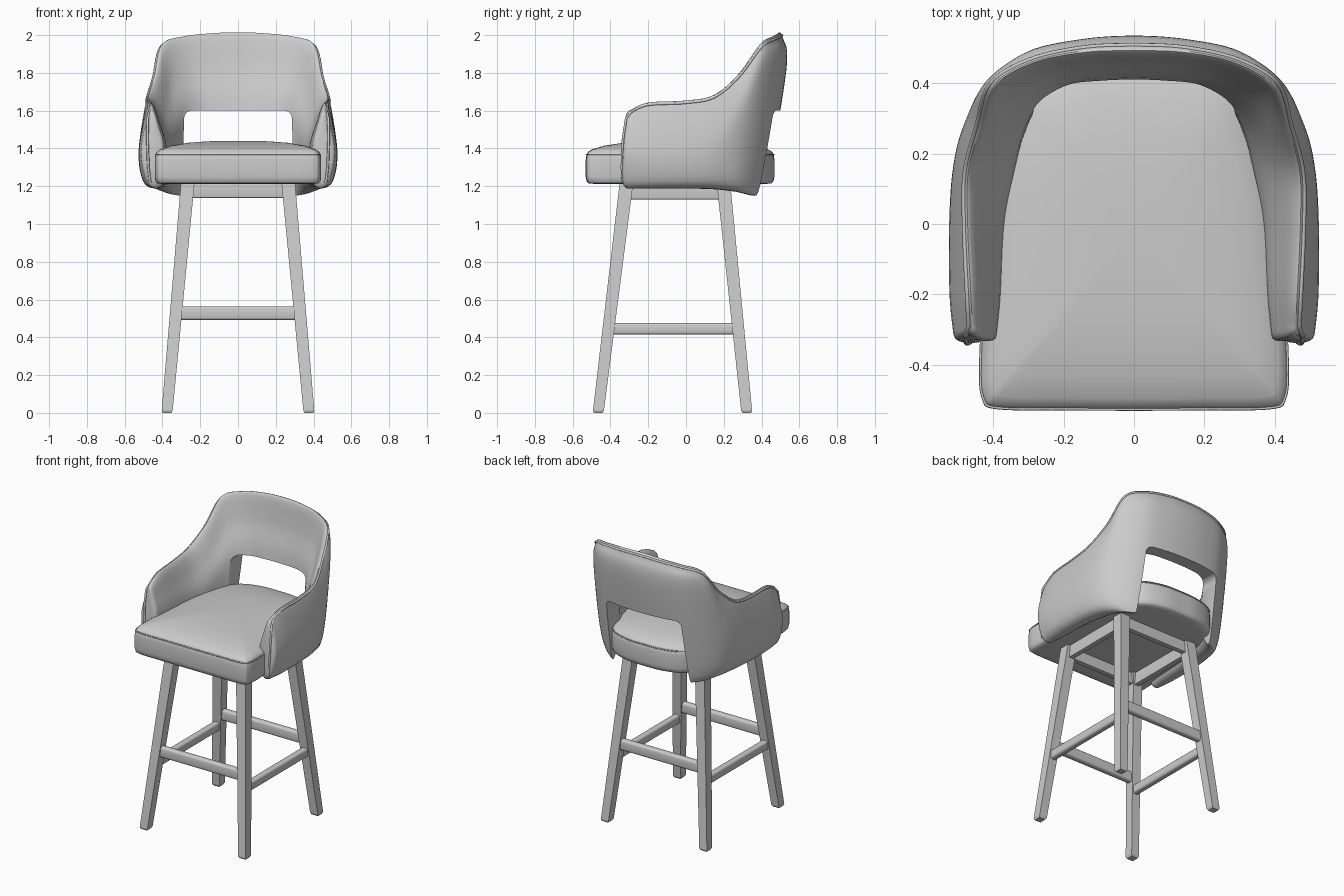
import bpy, bmesh, math
from mathutils import Vector

if "Cube" in bpy.data.objects:
    bpy.data.objects.remove(bpy.data.objects["Cube"])

grey = bpy.data.materials.new("plain_grey")
grey.use_nodes = True
grey.diffuse_color = (0.6, 0.6, 0.6, 1)
grey.node_tree.nodes["Principled BSDF"].inputs["Base Color"].default_value = (0.6, 0.6, 0.6, 1)


def finish(name, bm, angle=40):
    bmesh.ops.recalc_face_normals(bm, faces=bm.faces)
    mesh = bpy.data.meshes.new(name)
    bm.to_mesh(mesh)
    bm.free()
    mesh.materials.append(grey)
    ob = bpy.data.objects.new(name, mesh)
    bpy.context.collection.objects.link(ob)
    smooth(ob, angle)
    return ob


def smooth(ob, angle):
    bpy.ops.object.select_all(action="DESELECT")
    ob.select_set(True)
    bpy.context.view_layer.objects.active = ob
    bpy.ops.object.shade_smooth_by_angle(angle=math.radians(angle))


def spline(points, steps, closed=False):
    """Catmull-Rom curve through the points."""
    n, out = len(points), []
    pick = (lambda i: points[i % n]) if closed else (lambda i: points[max(0, min(n - 1, i))])
    for i in range(n if closed else n - 1):
        a, b, c, d = (pick(i + k) for k in (-1, 0, 1, 2))
        for s in range(steps):
            t = s / steps
            out.append(0.5 * (2 * b + (c - a) * t + (2 * a - 5 * b + 4 * c - d) * t ** 2
                              + (3 * b - a - 3 * c + d) * t ** 3))
    return out if closed else out + [points[-1].copy()]


def loft(name, rings, angle=40):
    """Skin closed rings and cap both ends."""
    bm = bmesh.new()
    rows = [[bm.verts.new(p) for p in ring] for ring in rings]
    n = len(rows[0])
    for a, b in zip(rows, rows[1:]):
        for i in range(n):
            bm.faces.new((a[i], a[(i + 1) % n], b[(i + 1) % n], b[i]))
    bm.faces.new(rows[0])
    bm.faces.new(rows[-1])
    return finish(name, bm, angle)


def piping(name, points, radius, closed=False):
    curve = bpy.data.curves.new(name, "CURVE")
    curve.dimensions = "3D"
    curve.bevel_depth, curve.bevel_resolution = radius, 1
    line = curve.splines.new("POLY")
    line.points.add(len(points) - 1)
    for p, co in zip(line.points, points):
        p.co = (*co, 1)
    line.use_cyclic_u = closed
    curve.materials.append(grey)
    bpy.context.collection.objects.link(bpy.data.objects.new(name, curve))


# Wraparound shell: top edge xyz, widest outer xy, inner xy, outer bottom xy
stations = [
    (.475, -.29, 1.595, .515, -.305, .39, -.305, .475, -.315),
    (.48, -.2, 1.63, .525, -.2, .38, -.2, .49, -.2),
    (.488, 0, 1.64, .526, 0, .37, 0, .49, 0),
    (.485, .15, 1.67, .515, .16, .345, .14, .475, .15),
    (.452, .28, 1.78, .485, .28, .32, .25, .44, .27),
    (.412, .4, 1.94, .42, .4, .275, .34, .37, .35),
    (.3, .47, 1.98, .3, .488, .19, .395, .28, .4),
    (.15, .505, 1.995, .15, .522, .09, .408, .15, .425),
    (0, .513, 2, 0, .532, 0, .411, 0, .43),
]


def section(row):
    tx, ty, tz, mx, my, ix, iy, bx, by = row
    back = max(0, min(1, (tz - 1.64) / .34))
    top, inner = Vector((tx, ty, tz)), Vector((ix, iy, 1.4 + .2 * back))
    inward = Vector((ix - tx, iy - ty, 0)).normalized()
    lip = top + inward * .03
    belly = lip.lerp(inner, .5) + Vector((0, 0, .02)) - inward * (.01 * back)
    return [Vector((bx, by, 1.21)), Vector((mx, my, 1.38 + .44 * back)),
            top - Vector((0, 0, .015)), lip, belly, inner,
            Vector((ix * 1.03, iy, 1.21))]


half = [section(r) for r in stations]
flip = lambda sec: [Vector((-p.x, p.y, p.z)) for p in sec]
full = half + [flip(s) for s in half[-2::-1]]
rails = [spline([s[k] for s in full], 7) for k in range(7)]
rings = [spline(list(r), 6, True) for r in zip(*rails)]


def rounded_end(ring):
    mid = sum(ring, Vector()) / len(ring)
    return [[mid + (p - mid) * s - Vector((0, d, 0)) for p in ring]
            for s, d in ((.98, .01), (.92, .02), (.8, .026), (.5, .03))]


shell = loft("backrest_shell", rounded_end(rings[0])[::-1] + rings + rounded_end(rings[-1]))

# Opening in the lower back
corner = [Vector((.245 + .04 * math.cos(a), .3, 1.56 + .04 * math.sin(a)))
          for a in [k * math.pi / 12 for k in range(7)]]
outline = [Vector((.3, .3, 1.1))] + corner
outline += [Vector((-p.x, p.y, p.z)) for p in outline[::-1]]
cutter = loft("opening_cutter", [[Vector((p.x, y, p.z)) for p in outline] for y in (.2, .8)])
cutter.hide_render = True
cut = shell.modifiers.new("opening", "BOOLEAN")
cut.operation, cut.object, cut.solver = "DIFFERENCE", cutter, "EXACT"
bpy.context.view_layer.objects.active = shell
bpy.ops.object.modifier_apply(modifier="opening")
bpy.data.objects.remove(cutter)
smooth(shell, 40)

# Welt along the top edge and down the front of both arms
edge = [r[13] for r in rings]
front = [Vector((.478, -.317, 1.56)), Vector((.48, -.334, 1.45)), Vector((.475, -.34, 1.3)),
         Vector((.465, -.335, 1.22))]
piping("shell_welt", flip([]) + front[::-1] + edge + flip(front), .007)

# Seat cushion
side = [Vector(p) for p in ((.2, -.53, 0), (.39, -.527, 0), (.432, -.5, 0), (.44, -.4, 0),
                            (.425, -.15, 0), (.395, .1, 0), (.34, .3, 0), (.27, .41, 0),
                            (.14, .46, 0))]
plan = spline(side + [Vector((0, .468, 0))] + flip(side[::-1]) + [Vector((0, -.531, 0))], 5, True)
centre = Vector((0, -.03, 0))


def seat_ring(scale, z):
    return [centre + (p - centre) * scale + Vector((0, 0, z)) for p in plan]


loft("seat_cushion", [seat_ring(s, z) for s, z in (
    (.9, 1.212), (.97, 1.215), (.99, 1.225), (1, 1.25), (1, 1.34), (.993, 1.365), (.975, 1.382),
    (.93, 1.396), (.8, 1.415), (.6, 1.43), (.35, 1.438), (.1, 1.44))], 50)
piping("seat_welt", seat_ring(.993, 1.368), .004, True)


# Tapered legs with small chamfered feet
def square(x, y, z, w):
    return [Vector((x + a * w, y + b * w, z)) for a, b in ((-1, -1), (1, -1), (1, 1), (-1, 1))]


for label, foot_y, top_y in (("front", -.465, -.315), ("back", .322, .198)):
    for hand, sx in (("left", 1), ("right", -1)):
        foot, top = Vector((.376 * sx, foot_y, 0)), Vector((.266 * sx, top_y, 1.22))
        loft(f"{label}_{hand}_leg", [square(*foot.lerp(top, t), w) for t, w in (
            (0, .023), (.01, .029), (1, .036))], 20)


def rail(name, centre, size, bevel):
    bm = bmesh.new()
    bmesh.ops.create_cube(bm, size=1)
    bmesh.ops.scale(bm, vec=size, verts=bm.verts)
    long = [e for e in bm.edges if abs((e.verts[0].co - e.verts[1].co).length - max(size)) < 1e-4]
    bmesh.ops.bevel(bm, geom=long, offset=bevel, segments=3, profile=.5, affect="EDGES")
    bmesh.ops.translate(bm, vec=centre, verts=bm.verts)
    finish(name, bm, 35)


# Aprons under the seat and foot stretchers
for label, y, low_y in (("front", -.315, -.4), ("back", .198, .268)):
    rail(f"{label}_apron", (0, y, 1.178), (.5, .035, .08), .003)
    rail(f"{label}_stretcher", (0, low_y, .528), (.63, .045, .073), .014)
for label, sx in (("left", 1), ("right", -1)):
    rail(f"{label}_apron", (.266 * sx, -.058, 1.173), (.035, .48, .085), .003)
    rail(f"{label}_stretcher", (.336 * sx, -.067, .445), (.045, .65, .062), .014)
